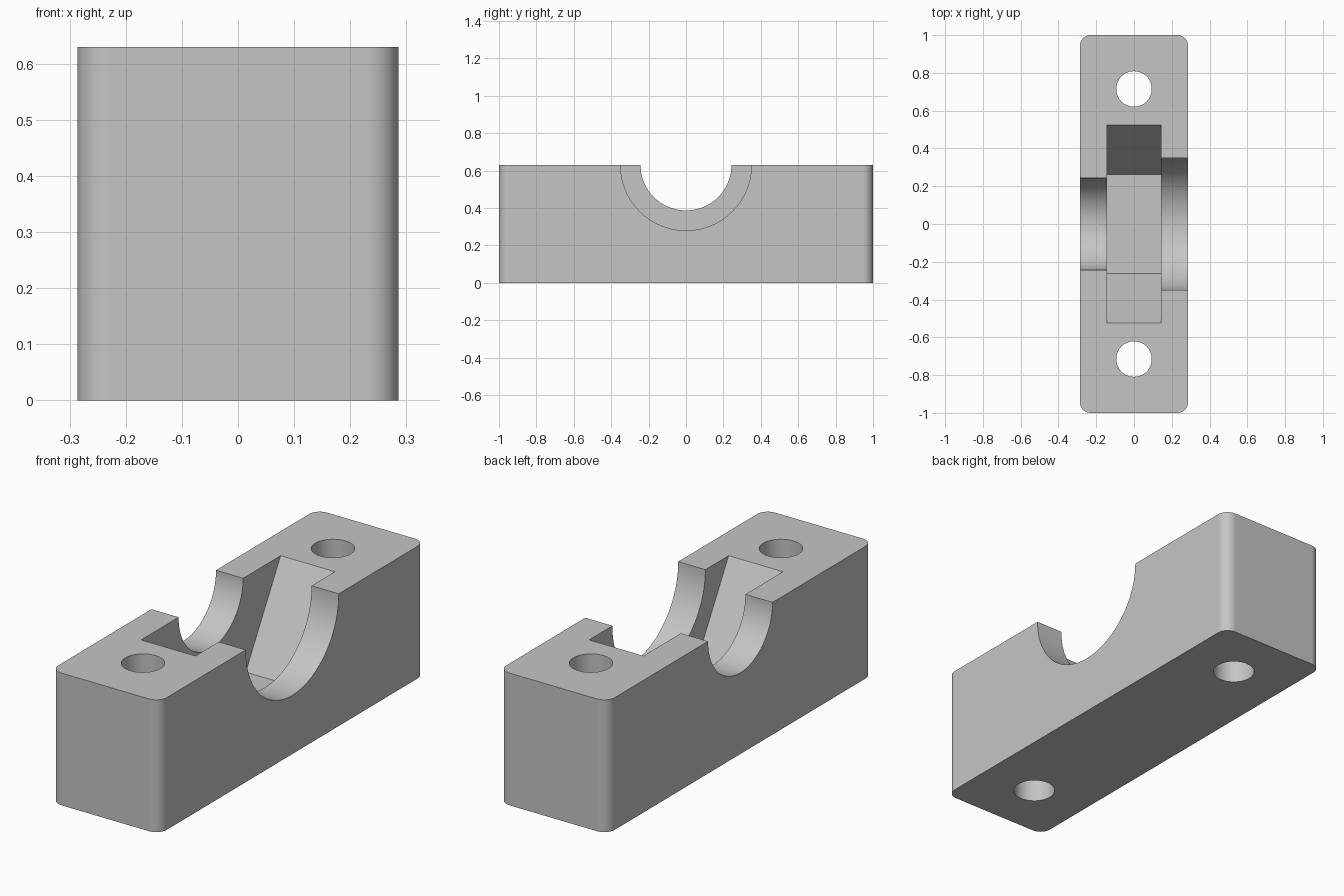
import bpy
import bmesh
from math import pi, sin, cos
from mathutils import Vector

cube = bpy.data.objects.get("Cube")
if cube:
    bpy.data.objects.remove(cube, do_unlink=True)

HALF_X, HALF_Y, HEIGHT = 0.286, 1.0, 0.63
CORNER = 0.056
SLOT = 0.143          # half width of the nut pocket
NUT = 0.525           # corner radius of the hexagonal pocket

grey = bpy.data.materials.new("plain grey")
grey.use_nodes = True
colour = (0.56, 0.56, 0.56, 1)
grey.diffuse_color = colour
grey.node_tree.nodes["Principled BSDF"].inputs["Base Color"].default_value = colour


def arc(cx, cy, r, start, end, steps):
    angles = [start + (end - start) * i / steps for i in range(steps + 1)]
    return [(cx + r * cos(a), cy + r * sin(a)) for a in angles]


def prism(name, points, sweep):
    """Extrude a closed outline of 3D points along a vector."""
    bm = bmesh.new()
    face = bm.faces.new([bm.verts.new(p) for p in points])
    out = bmesh.ops.extrude_face_region(bm, geom=[face])
    moved = [g for g in out["geom"] if isinstance(g, bmesh.types.BMVert)]
    bmesh.ops.translate(bm, verts=moved, vec=Vector(sweep))
    bmesh.ops.recalc_face_normals(bm, faces=bm.faces)
    mesh = bpy.data.meshes.new(name)
    bm.to_mesh(mesh)
    bm.free()
    mesh.materials.append(grey)
    obj = bpy.data.objects.new(name, mesh)
    bpy.context.collection.objects.link(obj)
    return obj


def trough(name, radius, steps, x0, x1):
    """Half-round cutter along x, open towards the top."""
    outline = arc(0, HEIGHT, radius, pi, 2 * pi, steps)
    outline += [(radius, 1.2), (-radius, 1.2)]
    return prism(name, [(x0, y, z) for y, z in outline], (x1 - x0, 0, 0))


# Block with rounded upright corners
outline = []
for i, (sx, sy) in enumerate([(1, 1), (-1, 1), (-1, -1), (1, -1)]):
    outline += arc(sx * (HALF_X - CORNER), sy * (HALF_Y - CORNER), CORNER,
                   i * pi / 2, (i + 1) * pi / 2, 12)
block = prism("clamp_block", [(x, y, 0) for x, y in outline], (0, 0, HEIGHT))

# Hexagonal pocket, two shaft grooves and two bolt holes
cutters = [
    trough("pocket_cutter", NUT, 3, -SLOT, SLOT),
    trough("small_groove_cutter", 0.243, 64, -0.5, -0.1),
    trough("large_groove_cutter", 0.35, 64, 0.1, 0.5),
]
for side in (-1, 1):
    ring = arc(0, side * 0.715, 0.094, 0, 2 * pi, 64)[:-1]
    cutters.append(prism("bolt_hole_cutter", [(x, y, -0.2) for x, y in ring], (0, 0, 1.2)))

bpy.ops.object.select_all(action="DESELECT")
block.select_set(True)
bpy.context.view_layer.objects.active = block
for cutter in cutters:
    mod = block.modifiers.new("cut", "BOOLEAN")
    mod.operation = "DIFFERENCE"
    mod.solver = "EXACT"
    mod.object = cutter
    bpy.ops.object.modifier_apply(modifier=mod.name)
    bpy.data.objects.remove(cutter, do_unlink=True)

# Smooth curved walls, crisp edges, flat large faces
bpy.ops.object.shade_smooth_by_angle(angle=pi / 6)
normals = block.modifiers.new("flat_faces", "WEIGHTED_NORMAL")
normals.keep_sharp = True
